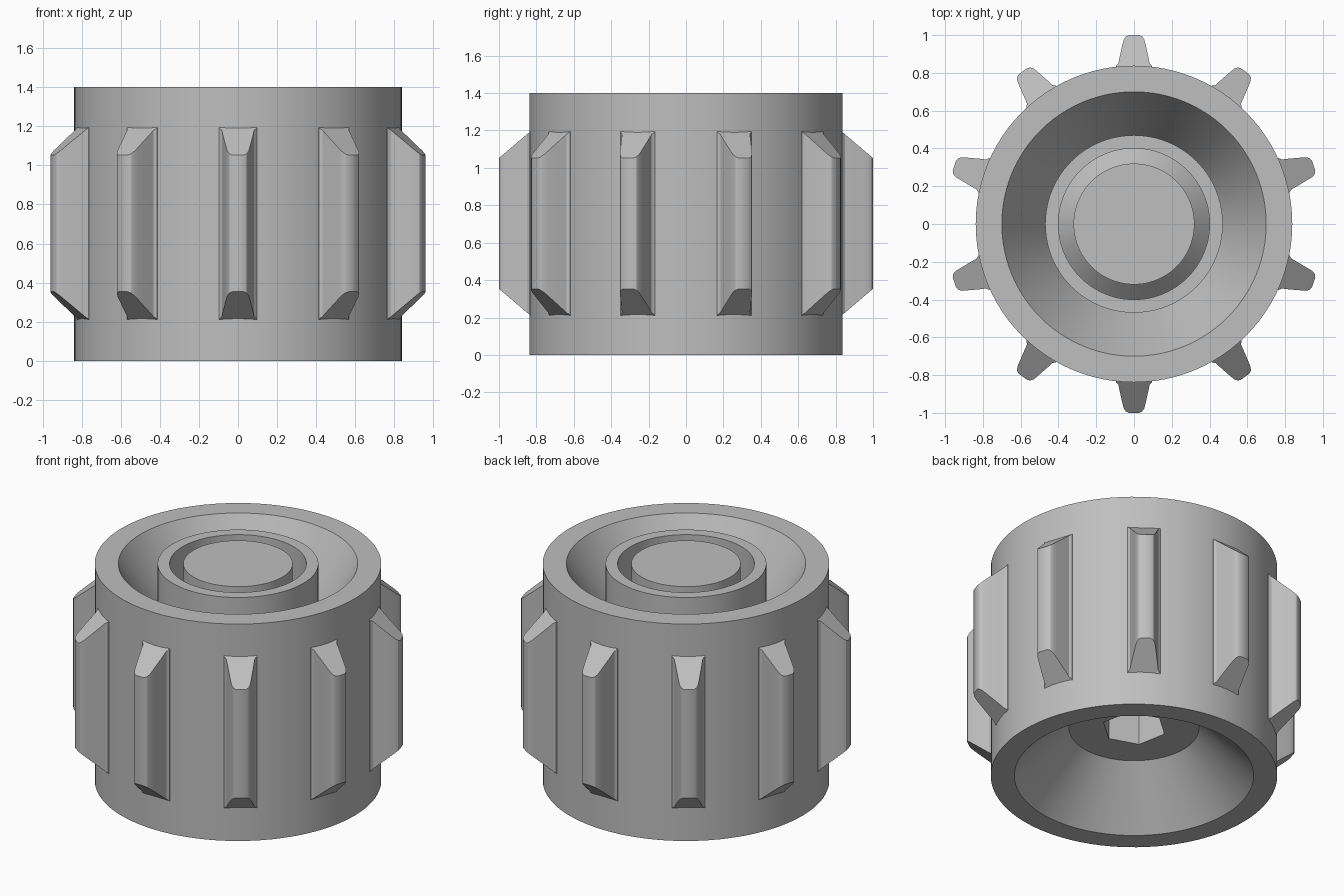
import bpy, bmesh, math
from mathutils import Matrix, Vector

cube = bpy.data.objects.get("Cube")
if cube:
    bpy.data.objects.remove(cube, do_unlink=True)

SEGMENTS = 96
RIBS = 10

grey = bpy.data.materials.new("plain grey")
grey.use_nodes = True
colour = (0.52, 0.52, 0.52, 1)
grey.diffuse_color = colour
grey.node_tree.nodes["Principled BSDF"].inputs["Base Color"].default_value = colour


def add_object(name, bm):
    bmesh.ops.recalc_face_normals(bm, faces=bm.faces)
    mesh = bpy.data.meshes.new(name)
    bm.to_mesh(mesh)
    bm.free()
    mesh.materials.append(grey)
    obj = bpy.data.objects.new(name, mesh)
    bpy.context.collection.objects.link(obj)
    return obj


def activate(obj):
    bpy.ops.object.select_all(action="DESELECT")
    obj.select_set(True)
    bpy.context.view_layer.objects.active = obj


def smooth(obj):
    activate(obj)
    bpy.ops.object.shade_smooth_by_angle(angle=math.radians(30))


# Knob body: one turned profile (radius, height) from underside to top
profile = [
    (0, 0.32), (0.38, 0.32),                # ceiling of the underside recess
    (0.70, 0), (0.838, 0),                  # underside cone and lower rim
    (0.838, 1.4), (0.70, 1.4),              # outer wall and upper rim
    (0.47, 1.0), (0.47, 1.4), (0.40, 1.4),  # dished top and hub collar
    (0.40, 1.07), (0.32, 1.15),             # sloping groove floor
    (0.32, 1.4), (0, 1.4),                  # centre disc
]
bm = bmesh.new()
verts = [bm.verts.new((r, 0, z)) for r, z in profile]
edges = [bm.edges.new(pair) for pair in zip(verts, verts[1:])]
bmesh.ops.spin(bm, geom=verts + edges, cent=(0, 0, 0), axis=(0, 0, 1),
               angle=math.tau, steps=SEGMENTS)
bmesh.ops.remove_doubles(bm, verts=bm.verts, dist=0.0001)
body = add_object("knob_body", bm)

# Hexagonal shaft socket cut up into the underside
bm = bmesh.new()
bmesh.ops.create_cone(bm, cap_ends=True, segments=6, radius1=0.19, radius2=0.19,
                      depth=0.7, matrix=Matrix.Translation((0, 0, 0.55))
                      @ Matrix.Rotation(math.radians(11), 4, "Z"))
cutter = add_object("socket_cutter", bm)
cutter.hide_render = True
cut = body.modifiers.new("socket", "BOOLEAN")
cut.operation = "DIFFERENCE"
cut.solver = "EXACT"
cut.object = cutter
activate(body)
bpy.ops.object.modifier_apply(modifier="socket")
bpy.data.objects.remove(cutter, do_unlink=True)
smooth(body)

# Grip ribs: rounded taper (half width, radius) with ends sloping towards the tip
half = [(0.098, 0.81), (0.096, 0.836), (0.083, 0.85), (0.077, 0.88),
        (0.061, 0.95), (0.055, 0.975), (0.044, 0.992), (0.028, 1.0)]
outline = half + [(-x, r) for x, r in reversed(half)]
MIDDLE = 0.703


def rib_half_height(r):
    return 0.487 - (r - 0.838) * 0.85


for i in range(RIBS):
    turn = Matrix.Rotation(math.tau * i / RIBS, 3, "Z")
    bm = bmesh.new()
    rings = []
    for side in (-1, 1):
        rings.append([bm.verts.new(turn @ Vector(
            (x, -r, MIDDLE + side * rib_half_height(r)))) for x, r in outline])
        bm.faces.new(rings[-1])
    low, high = rings
    for a in range(len(outline)):
        b = (a + 1) % len(outline)
        bm.faces.new((low[a], low[b], high[b], high[a]))
    smooth(add_object(f"grip_rib_{i + 1}", bm))
